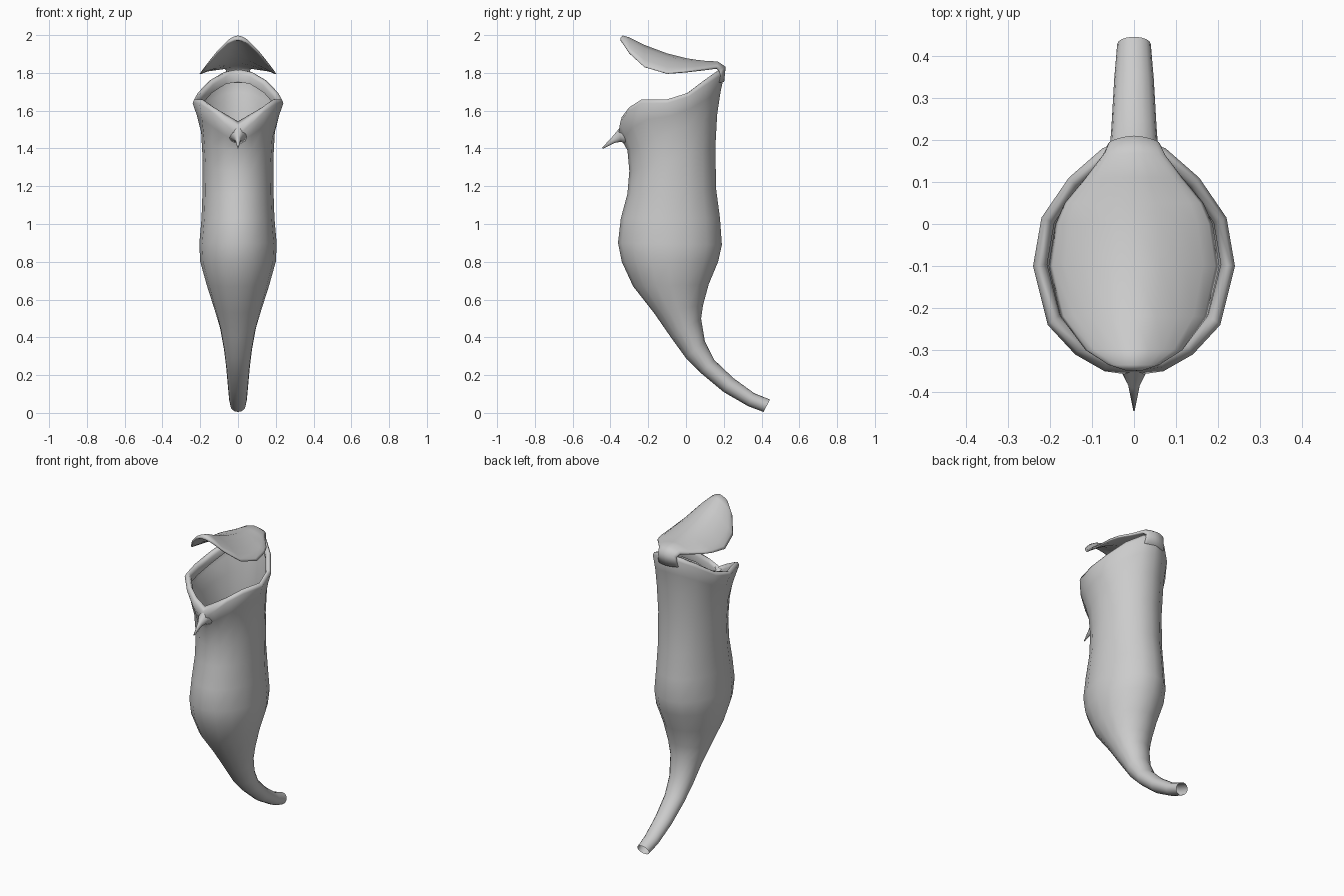
import bpy, bmesh, math
from mathutils import Vector

SIDES = 16

cube = bpy.data.objects.get("Cube")
if cube:
    bpy.data.objects.remove(cube, do_unlink=True)

grey = bpy.data.materials.new("plain grey")
grey.use_nodes = True
grey.diffuse_color = (0.6, 0.6, 0.6, 1)
grey.node_tree.nodes["Principled BSDF"].inputs["Base Color"].default_value = (0.6, 0.6, 0.6, 1)


def loft(name, rings, capped):
    """Skin a list of closed rings into one smooth object."""
    bm = bmesh.new()
    loops = [[bm.verts.new(p) for p in ring] for ring in rings]
    for low, high in zip(loops, loops[1:]):
        n = len(low)
        for i in range(n):
            j = (i + 1) % n
            bm.faces.new((low[i], low[j], high[j], high[i]))
    if capped:
        bm.faces.new(loops[0])
        bm.faces.new(loops[-1])
    bmesh.ops.recalc_face_normals(bm, faces=bm.faces)
    for face in bm.faces:
        face.smooth = True
    mesh = bpy.data.meshes.new(name)
    bm.to_mesh(mesh)
    bm.free()
    mesh.materials.append(grey)
    obj = bpy.data.objects.new(name, mesh)
    bpy.context.collection.objects.link(obj)
    return obj


def oval(fy, fz, by, bz, rx):
    """Tilted oval between a front point and a back point."""
    front, back = Vector((0, fy, fz)), Vector((0, by, bz))
    ring = []
    for i in range(SIDES):
        a = math.tau * i / SIDES
        p = front.lerp(back, (1 - math.cos(a)) / 2)
        ring.append(p + Vector((rx * math.sin(a), 0, 0)))
    return ring


def inset(ring, scale, lift, front_lift=0):
    """Scale a ring towards the body axis and raise it."""
    result = []
    for i, p in enumerate(ring):
        extra = front_lift * max(0, math.cos(math.tau * i / SIDES)) ** 8
        result.append(Vector((p.x * scale, (p.y + 0.07) * scale - 0.07,
                              p.z + lift + extra)))
    return result


# Body: curved hollow tail swelling into the tube
body = [oval(*s) for s in (
    (0.41, 0.005, 0.445, 0.07, 0.04),
    (0.33, 0.035, 0.36, 0.105, 0.047),
    (0.20, 0.11, 0.25, 0.185, 0.054),
    (0.08, 0.21, 0.15, 0.28, 0.063),
    (0.0, 0.29, 0.10, 0.38, 0.074),
    (-0.08, 0.40, 0.08, 0.50, 0.095),
    (-0.17, 0.53, 0.09, 0.57, 0.125),
    (-0.28, 0.67, 0.12, 0.68, 0.165),
    (-0.34, 0.80, 0.17, 0.80, 0.20),
    (-0.36, 0.90, 0.19, 0.89, 0.205),
    (-0.345, 1.03, 0.18, 1.03, 0.193),
    (-0.31, 1.16, 0.16, 1.18, 0.188),
    (-0.30, 1.28, 0.155, 1.40, 0.187),
    (-0.31, 1.39, 0.165, 1.58, 0.195))]

# Rolled rim: dips at the front, climbs to the back
half = ((0, -0.36, 1.465), (0.07, -0.35, 1.53), (0.14, -0.31, 1.595),
        (0.205, -0.24, 1.64), (0.24, -0.10, 1.64), (0.22, 0.015, 1.675),
        (0.155, 0.11, 1.74), (0.075, 0.18, 1.785), (0, 0.205, 1.80))
rim = []
for i in range(SIDES):
    x, y, z = half[min(i, SIDES - i)]
    rim.append(Vector((x if i <= SIDES // 2 else -x, y, z)))
middle = [a.lerp(b, 0.55) for a, b in zip(body[-1], rim)]
body += [inset(middle, 0.985, 0), rim,
         inset(rim, 0.965, 0.02, 0.03), inset(rim, 0.90, 0.018, 0.06),
         inset(rim, 0.86, -0.005, 0.05), inset(rim, 0.885, -0.045, 0.03)]
loft("pitcher_body", body, False)

# Pointed beak under the front lip
loft("front_beak", [oval(*s) for s in (
    (-0.31, 1.42, -0.32, 1.54, 0.06),
    (-0.345, 1.435, -0.35, 1.51, 0.032),
    (-0.375, 1.43, -0.39, 1.462, 0.014),
    (-0.44, 1.398, -0.445, 1.403, 0.002))], True)


# Lid: saddle-shaped leaf running into a neck behind the mouth
def lid_ring(y, z, width, drop, tilt, thick=0.013):
    normal = Vector((0, math.sin(tilt), math.cos(tilt)))
    ring = []
    for i in range(SIDES + 4):
        a = math.tau * i / (SIDES + 4)
        u, v = math.cos(a), math.sin(a)
        offset = math.copysign(abs(v) ** 0.5, v) * thick - drop * abs(u) ** 1.5
        ring.append(Vector((width * u, y, z)) + normal * offset)
    return ring


loft("lid", [lid_ring(*s) for s in (
    (-0.348, 1.978, 0.02, 0.0, 0, 0.006),
    (-0.335, 1.985, 0.06, 0.025, 0),
    (-0.30, 1.975, 0.115, 0.07, 0),
    (-0.22, 1.935, 0.175, 0.105, 0),
    (-0.10, 1.89, 0.203, 0.095, 0),
    (0.0, 1.865, 0.187, 0.06, 0),
    (0.05, 1.857, 0.165, 0.045, 0),
    (0.11, 1.85, 0.115, 0.03, 0),
    (0.165, 1.845, 0.075, 0.015, 0.15, 0.016),
    (0.195, 1.82, 0.062, 0.012, 0.9, 0.019),
    (0.188, 1.75, 0.07, 0.015, 1.5, 0.014))], True)
